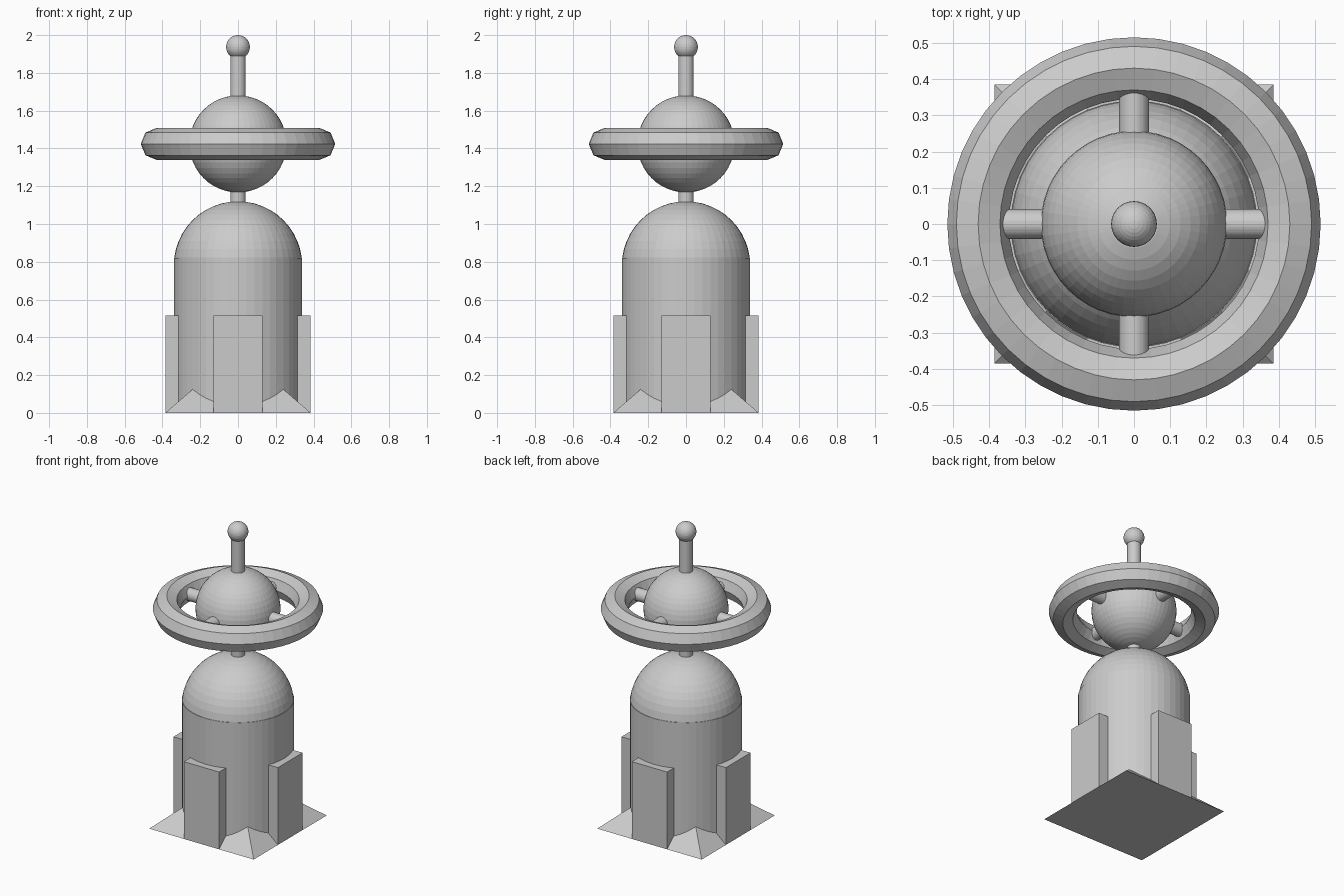
import bpy
from math import pi, sqrt

cube = bpy.data.objects.get("Cube")
if cube:
    bpy.data.objects.remove(cube, do_unlink=True)

# Single flat material
GREY = (0.6, 0.6, 0.6, 1.0)
grey = bpy.data.materials.new("plain_grey")
grey.use_nodes = True
grey.diffuse_color = GREY
grey.node_tree.nodes["Principled BSDF"].inputs["Base Color"].default_value = GREY

HALF = 0.385       # half width of the square foot
BODY_R = 0.34
HEAD_Z = 1.424
ROD_R = 0.041


def finish(name):
    obj = bpy.context.object
    obj.name = name
    obj.data.name = name
    obj.data.materials.clear()
    obj.data.materials.append(grey)
    return obj


def cylinder(name, radius, z0, z1, sides):
    bpy.ops.mesh.primitive_cylinder_add(vertices=sides, radius=radius, depth=z1 - z0,
                                        location=(0, 0, (z0 + z1) / 2))
    return finish(name)


def sphere(name, radius, z, sides=48):
    bpy.ops.mesh.primitive_uv_sphere_add(segments=sides, ring_count=sides // 2,
                                         radius=radius, location=(0, 0, z))
    return finish(name)


# Square pyramid foot, its point hidden inside the body
bpy.ops.mesh.primitive_cone_add(vertices=4, radius1=HALF * sqrt(2), radius2=0, depth=0.332,
                                location=(0, 0, 0.166), rotation=(0, 0, pi / 4))
finish("foot_pyramid")

# Body with domed top
cylinder("body", BODY_R, 0, 0.82, 48)
sphere("body_dome", BODY_R, 0.78)

# Four flat fins around the body
FIN_IN, FIN_H = 0.27, 0.515
for side, (dx, dy) in {"left": (1, 0), "right": (-1, 0), "back": (0, 1), "front": (0, -1)}.items():
    mid = (FIN_IN + HALF) / 2
    bpy.ops.mesh.primitive_cube_add(size=1, location=(dx * mid, dy * mid, FIN_H / 2))
    fin = finish("fin_" + side)
    thick = HALF - FIN_IN
    fin.scale = (thick if dx else 0.26, thick if dy else 0.26, FIN_H)

# Neck, head and antenna
cylinder("neck", ROD_R, 1.08, 1.22, 32)
sphere("head", 0.257, HEAD_Z)
cylinder("antenna", ROD_R, 1.64, 1.93, 32)
sphere("antenna_ball", 0.063, 1.937, 32)

# Faceted ring around the head
bpy.ops.mesh.primitive_torus_add(major_segments=48, minor_segments=8, major_radius=0.43,
                                 minor_radius=0.085, location=(0, 0, HEAD_Z))
finish("ring")

# Two rods crossing through the head form the four spokes
for name, rot in (("spokes_across", (0, pi / 2, 0)), ("spokes_along", (pi / 2, 0, 0))):
    bpy.ops.mesh.primitive_cylinder_add(vertices=32, radius=ROD_R, depth=0.8,
                                        location=(0, 0, HEAD_Z), rotation=rot)
    finish(name)
